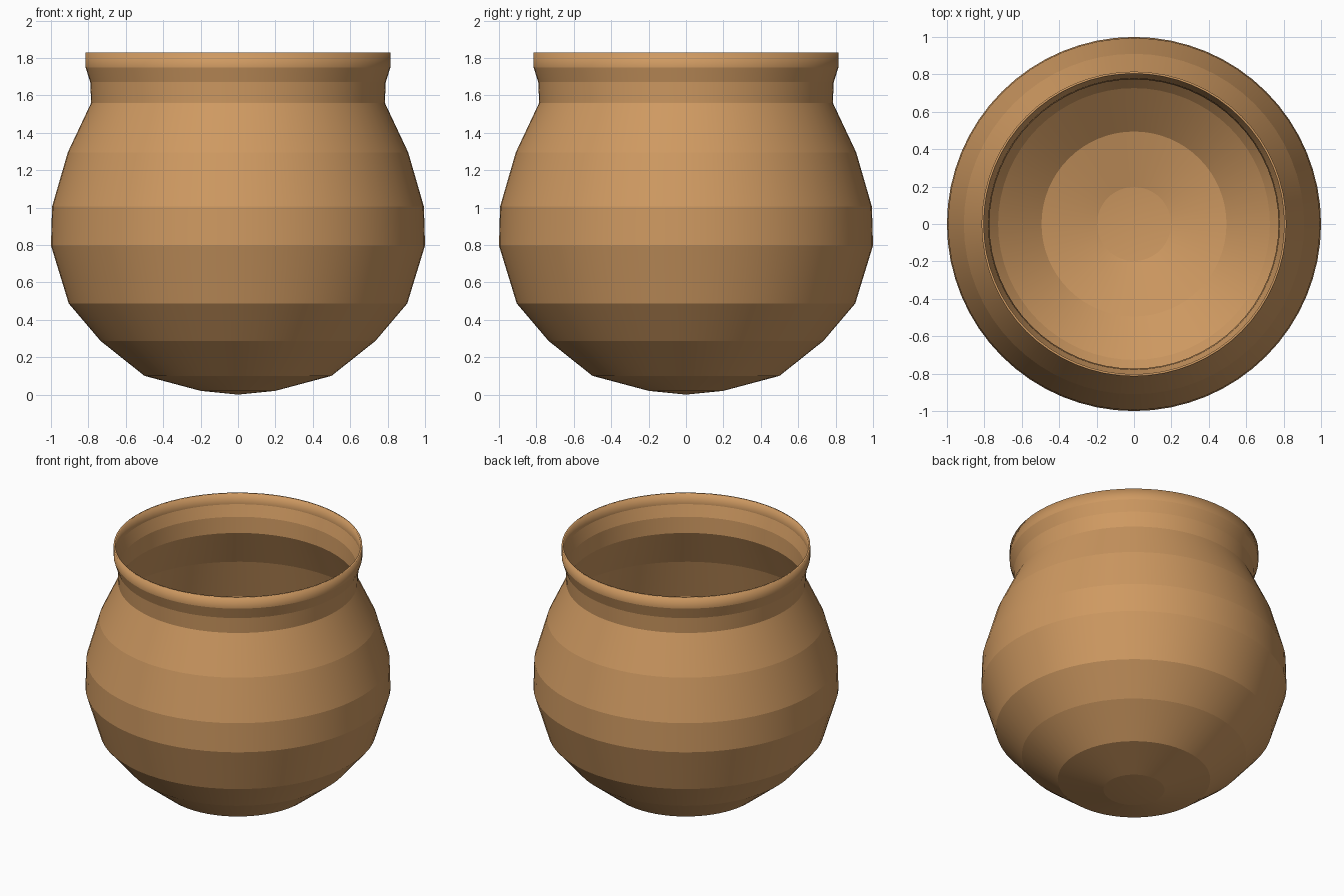
import bpy, bmesh, math

if "Cube" in bpy.data.objects:
    bpy.data.objects.remove(bpy.data.objects["Cube"])

# Outer profile of the pot: (radius, height) from base to rim
PROFILE = [(0.2, 0.02), (0.5, 0.1), (0.735, 0.287), (0.905, 0.487),
           (1.0, 0.797), (0.994, 1.005), (0.91, 1.295), (0.785, 1.56),
           (0.79, 1.67), (0.815, 1.75), (0.815, 1.83)]
SIDES = 64

clay = bpy.data.materials.new("clay")
clay.diffuse_color = (0.62, 0.32, 0.12, 1)
clay.use_nodes = True
clay.node_tree.nodes["Principled BSDF"].inputs["Base Color"].default_value = clay.diffuse_color

# Revolve the profile
bm = bmesh.new()
tip = bm.verts.new((0, 0, 0))
rings = [[bm.verts.new((r * math.cos(2 * math.pi * i / SIDES),
                        r * math.sin(2 * math.pi * i / SIDES), z))
          for i in range(SIDES)] for r, z in PROFILE]
for i in range(SIDES):
    j = (i + 1) % SIDES
    bm.faces.new((tip, rings[0][j], rings[0][i]))
    for a, b in zip(rings, rings[1:]):
        bm.faces.new((a[i], a[j], b[j], b[i]))
bm.normal_update()
mesh = bpy.data.meshes.new("clay_pot")
bm.to_mesh(mesh)
bm.free()
mesh.materials.append(clay)
pot = bpy.data.objects.new("clay_pot", mesh)
bpy.context.collection.objects.link(pot)

# Smooth around the pot, crisp edges between the bands
bpy.context.view_layer.objects.active = pot
pot.select_set(True)
bpy.ops.object.shade_smooth_by_angle(angle=math.radians(7))

# Thin wall, thickened inwards
wall = pot.modifiers.new("wall", 'SOLIDIFY')
wall.thickness = 0.012
wall.offset = -1
wall.use_even_offset = True
